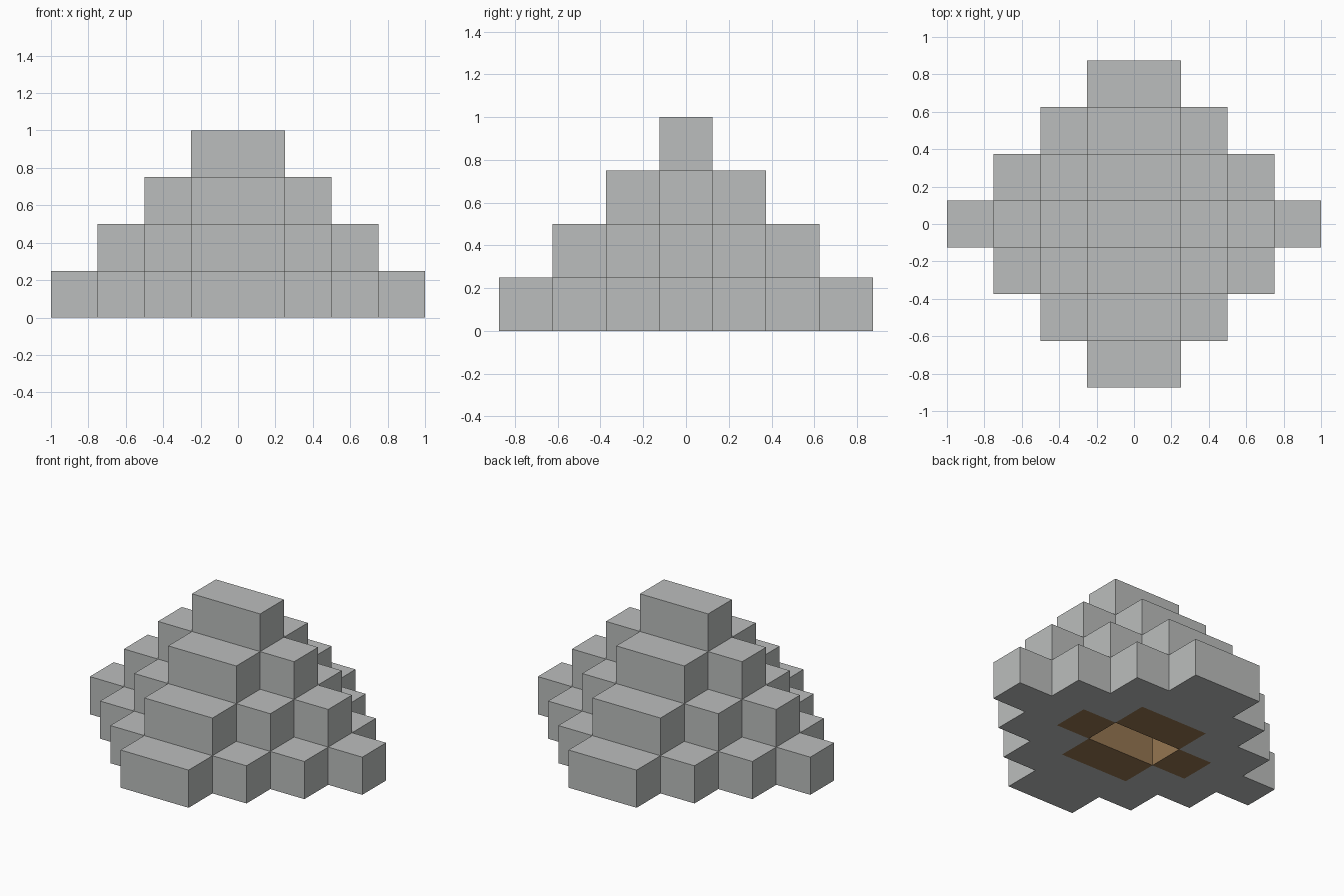
import bpy
import bmesh
from mathutils import Vector

CELL = 0.25

cube = bpy.data.objects.get("Cube")
if cube:
    bpy.data.objects.remove(cube, do_unlink=True)


def make_material(name, color):
    mat = bpy.data.materials.new(name)
    mat.use_nodes = True
    mat.diffuse_color = color
    mat.node_tree.nodes["Principled BSDF"].inputs["Base Color"].default_value = color
    return mat


def stepped_mound(steps):
    """Cells of a diamond-plan stepped mound, two cells wide at its peak."""
    cells = set()
    for z in range(steps):
        reach = steps - z
        for y in range(1 - reach, reach):
            half = reach - abs(y)
            cells.update((x, y, z) for x in range(-half, half))
    return cells


def build_part(name, cells, solid, mat):
    """Skin the given cells, keeping only faces that border empty space."""
    bm = bmesh.new()
    axes = [Vector(a) for a in ((1, 0, 0), (0, 1, 0), (0, 0, 1))]
    normals = axes + [-a for a in axes]
    for cell in sorted(cells):
        centre = Vector(cell) + Vector((0.5, 0, 0.5))
        for i, n in enumerate(normals):
            neighbour = tuple(c + round(d) for c, d in zip(cell, n))
            if neighbour in solid:
                continue
            u = axes[(i + 1) % 3]
            v = n.cross(u)
            corners = ((1, 1), (-1, 1), (-1, -1), (1, -1))
            bm.faces.new([bm.verts.new((centre + (n + u * a + v * b) / 2) * CELL)
                          for a, b in corners])
    bmesh.ops.remove_doubles(bm, verts=bm.verts, dist=0.001)
    mesh = bpy.data.meshes.new(name)
    bm.to_mesh(mesh)
    bm.free()
    mesh.materials.append(mat)
    obj = bpy.data.objects.new(name, mesh)
    bpy.context.collection.objects.link(obj)
    return obj


stone = make_material("stone grey", (0.50, 0.515, 0.508, 1))
earth = make_material("earth brown", (0.30, 0.18, 0.082, 1))

# Nested mounds: stone outside, brown core, hollow in the middle
outer, core, hollow = (stepped_mound(s) for s in (4, 2, 1))
solid = outer - hollow

build_part("stone_mound", outer - core, solid, stone)
build_part("earth_core", core - hollow, solid, earth)
